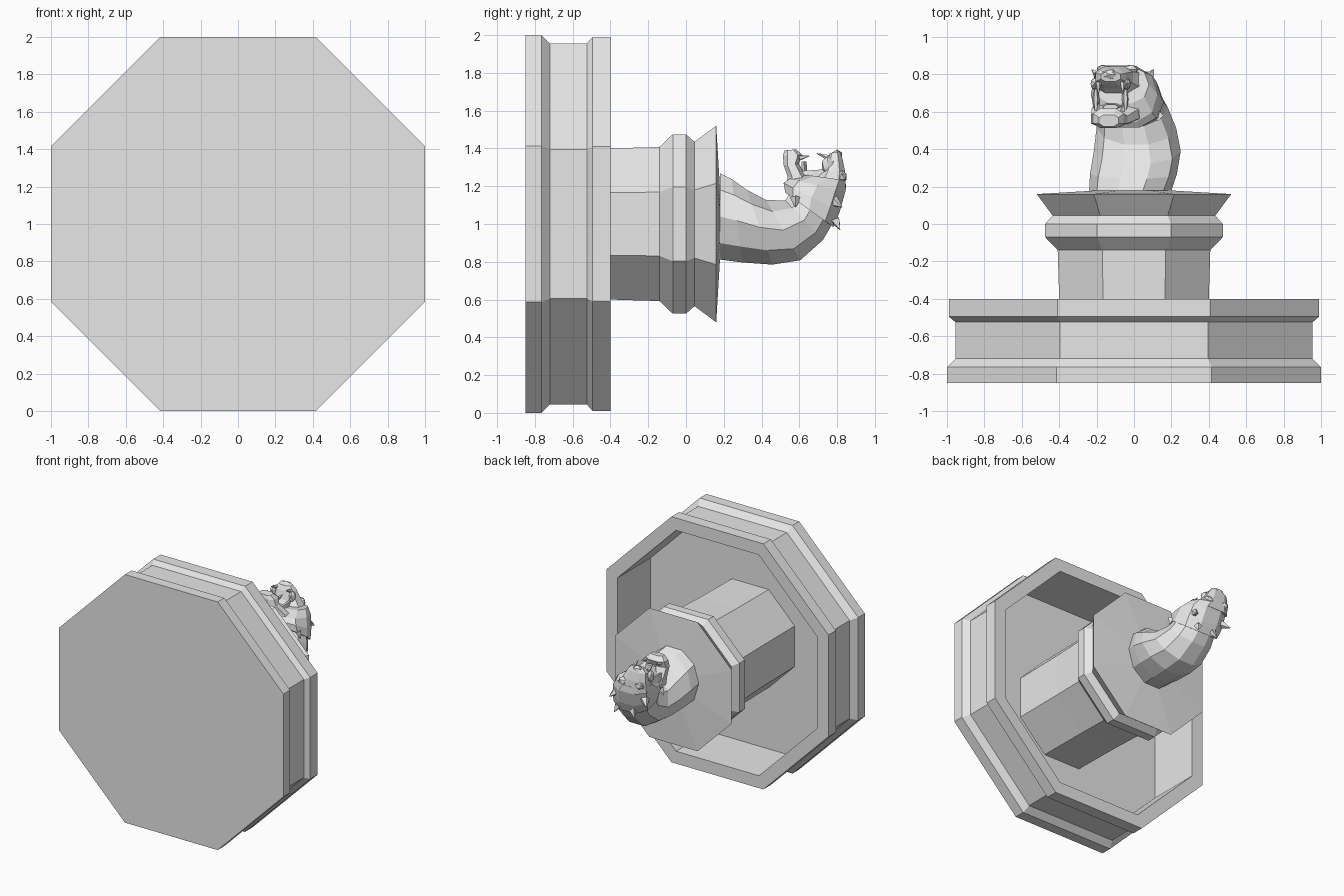
import bpy
import bmesh
import math
from mathutils import Vector

cube = bpy.data.objects.get("Cube")
if cube:
    bpy.data.objects.remove(cube, do_unlink=True)

stone = bpy.data.materials.new("grey stone")
stone.use_nodes = True
stone.diffuse_color = (0.8, 0.8, 0.8, 1)
stone.node_tree.nodes["Principled BSDF"].inputs["Base Color"].default_value = (0.8, 0.8, 0.8, 1)


def finish(name, bm):
    bmesh.ops.recalc_face_normals(bm, faces=bm.faces)
    mesh = bpy.data.meshes.new(name)
    bm.to_mesh(mesh)
    bm.free()
    mesh.materials.append(stone)
    obj = bpy.data.objects.new(name, mesh)
    bpy.context.collection.objects.link(obj)
    return obj


def skin(name, rings):
    """Join rings of points with quads and cap both ends."""
    bm = bmesh.new()
    loops = [[bm.verts.new(p) for p in ring] for ring in rings]
    n = len(loops[0])
    for a, b in zip(loops, loops[1:]):
        for i in range(n):
            j = (i + 1) % n
            bm.faces.new((a[i], a[j], b[j], b[i]))
    bm.faces.new(loops[0])
    bm.faces.new(loops[-1])
    return finish(name, bm)


def octagon_turning(name, profile):
    """Eight-sided turning about the y axis from (y, flat-to-centre) pairs."""
    rings = []
    for y, flat in profile:
        r = flat / math.cos(math.pi / 8)
        angles = [math.pi / 8 + i * math.pi / 4 for i in range(8)]
        rings.append([(r * math.cos(a), y, 1 + r * math.sin(a)) for a in angles])
    return skin(name, rings)


def loft(name, sections, sides=10, power=1.0):
    """Sections: outer (y, z), inner (y, z), x range."""
    rings = []
    for (y0, z0), (y1, z1), (x0, x1) in sections:
        ring = []
        for i in range(sides):
            a = 2 * math.pi * (i + 0.5) / sides
            c, s = math.cos(a), math.sin(a)
            c = math.copysign(abs(c) ** power, c)
            s = math.copysign(abs(s) ** power, s)
            t = (1 - c) / 2
            ring.append(((x0 + x1) / 2 + s * (x1 - x0) / 2,
                         y0 + (y1 - y0) * t, z0 + (z1 - z0) * t))
        rings.append(ring)
    return skin(name, rings)


def spike(name, base, tip, radius, sides=5):
    base, tip = Vector(base), Vector(tip)
    turn = (tip - base).to_track_quat('Z', 'Y')
    ring = [base + turn @ Vector((radius * math.cos(2 * math.pi * i / sides),
                                  radius * math.sin(2 * math.pi * i / sides), 0))
            for i in range(sides)]
    return skin(name, [ring, [tip + (p - base) * 0.08 for p in ring]])


def lump(name, centre, size):
    bm = bmesh.new()
    bmesh.ops.create_icosphere(bm, subdivisions=1, radius=1)
    for v in bm.verts:
        v.co = Vector(centre) + v.co * Vector(size)
    return finish(name, bm)


# Hollow basin with a moulded rim and foot
octagon_turning("basin", [
    (-0.85, 1), (-0.765, 1), (-0.72, 0.955), (-0.525, 0.955), (-0.495, 0.99),
    (-0.40, 0.99), (-0.40, 0.89), (-0.82, 0.89)])

# Pedestal with collar and flared top
octagon_turning("pedestal", [
    (-0.825, 0.395), (-0.40, 0.40), (-0.14, 0.408), (-0.07, 0.475), (0, 0.475),
    (0.045, 0.435), (0.16, 0.52), (0.19, 0.02)])

# Curved neck
loft("neck", [
    ((0.18, 0.80), (0.18, 1.28), (-0.24, 0.20)),
    ((0.30, 0.785), (0.24, 1.25), (-0.235, 0.23)),
    ((0.46, 0.775), (0.32, 1.19), (-0.215, 0.25)),
    ((0.61, 0.80), (0.42, 1.135), (-0.20, 0.225)),
    ((0.73, 0.91), (0.52, 1.13), (-0.19, 0.18)),
    ((0.80, 1.03), (0.56, 1.19), (-0.18, 0.13))])

# Skull, cheeks and throat, with the ruff edge overlapping the neck
loft("skull", [
    ((0.785, 0.98), (0.52, 1.17), (-0.20, 0.16)),
    ((0.82, 1.06), (0.51, 1.22), (-0.225, 0.15)),
    ((0.85, 1.17), (0.54, 1.24), (-0.23, 0.125)),
    ((0.85, 1.23), (0.64, 1.26), (-0.22, 0.08))], power=0.85)

# Upper muzzle and nose
loft("upper_muzzle", [
    ((0.853, 1.18), (0.67, 1.22), (-0.22, 0.07)),
    ((0.845, 1.28), (0.72, 1.28), (-0.215, 0.00)),
    ((0.83, 1.35), (0.74, 1.34), (-0.21, -0.04)),
    ((0.815, 1.385), (0.76, 1.375), (-0.18, -0.07))], sides=8, power=0.75)
lump("nose", (-0.13, 0.80, 1.365), (0.05, 0.03, 0.03))

# Lower jaw
loft("lower_jaw", [
    ((0.68, 1.17), (0.52, 1.17), (-0.225, 0.08)),
    ((0.64, 1.25), (0.535, 1.25), (-0.235, 0.03)),
    ((0.60, 1.32), (0.515, 1.31), (-0.235, -0.03)),
    ((0.62, 1.365), (0.51, 1.36), (-0.225, -0.05)),
    ((0.585, 1.395), (0.52, 1.39), (-0.19, -0.08))], sides=8, power=0.75)
loft("tongue", [
    ((0.65, 1.22), (0.61, 1.22), (-0.18, -0.06)),
    ((0.64, 1.33), (0.61, 1.33), (-0.17, -0.08))], sides=6)

# Paired features either side of the turned face
face_x = -0.125
for side, word in ((-1, "right"), (1, "left")):
    x = face_x + side * 0.065
    spike(word + "_upper_fang", (x, 0.755, 1.35), (x, 0.69, 1.375), 0.016)
    spike(word + "_lower_fang", (x, 0.60, 1.35), (x, 0.655, 1.36), 0.015)
    lump(word + "_brow", (-0.09 + side * 0.07, 0.825, 1.25), (0.045, 0.03, 0.035))
    lump(word + "_lip", (face_x + side * 0.085, 0.75, 1.31), (0.025, 0.035, 0.05))
    # Corner of the mouth
    loft(word + "_mouth_corner", [
        ((0.75, 1.23), (0.58, 1.23), (x + side * 0.01 - 0.025, x + side * 0.01 + 0.025)),
        ((0.74, 1.29), (0.60, 1.28), (x + side * 0.015 - 0.01, x + side * 0.015 + 0.01))],
        sides=6)
    spike(word + "_ear", (-0.05 + side * 0.12, 0.77, 1.13),
          (-0.06 + side * 0.165, 0.825, 1.09), 0.04)

# Tufts along the ruff
for i in range(5):
    t = i / 4
    y, z = 0.58 + 0.21 * t, 1.14 - 0.12 * t
    for x, out in ((-0.18 + 0.1 * t, -0.03), (0.13 - 0.08 * t, 0.02)):
        spike("ruff_tuft", (x, y, z), (x + out, y + 0.025 * t, z - 0.05), 0.03, 4)
